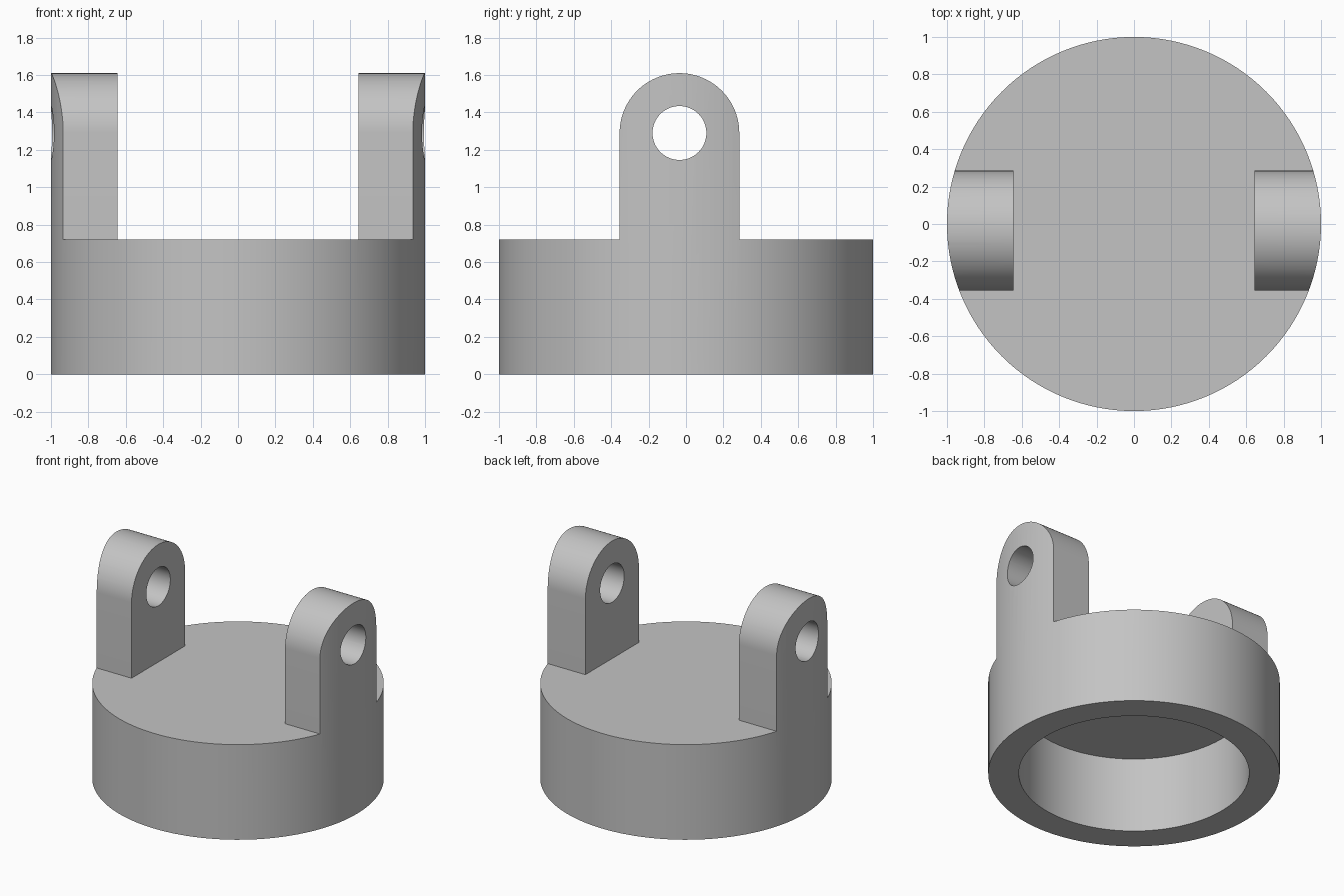
import bpy
import bmesh
from math import pi, sin, cos, radians
from mathutils import Matrix

cube = bpy.data.objects.get("Cube")
if cube:
    bpy.data.objects.remove(cube, do_unlink=True)

# Main dimensions
BASE_TOP, TOTAL = 0.72, 1.61
LUG_Y, LUG_R = -0.035, 0.32
PIVOT_Z = TOTAL - LUG_R
LUG_INNER = 0.643
HOLE_R = 0.144
CAVITY_R, CAVITY_TOP = 0.79, 0.57

grey = bpy.data.materials.new("plain grey")
grey.use_nodes = True
colour = (0.55, 0.55, 0.55, 1)
grey.diffuse_color = colour
grey.node_tree.nodes["Principled BSDF"].inputs["Base Color"].default_value = colour


def add_object(name, bm):
    mesh = bpy.data.meshes.new(name)
    bmesh.ops.recalc_face_normals(bm, faces=bm.faces)
    bm.to_mesh(mesh)
    bm.free()
    mesh.materials.append(grey)
    ob = bpy.data.objects.new(name, mesh)
    bpy.context.collection.objects.link(ob)
    return ob


def cylinder(name, radius, z0, z1, segments):
    bm = bmesh.new()
    bmesh.ops.create_cone(bm, cap_ends=True, segments=segments, radius1=radius,
                          radius2=radius, depth=z1 - z0,
                          matrix=Matrix.Translation((0, 0, (z0 + z1) / 2)))
    return add_object(name, bm)


def prism_x(name, profile, half):
    """Extrude a (y, z) outline symmetrically along x."""
    bm = bmesh.new()
    face = bm.faces.new([bm.verts.new((-half, y, z)) for y, z in profile])
    new = bmesh.ops.extrude_face_region(bm, geom=[face])["geom"]
    verts = [v for v in new if isinstance(v, bmesh.types.BMVert)]
    bmesh.ops.translate(bm, verts=verts, vec=(2 * half, 0, 0))
    return add_object(name, bm)


def arc(radius, start, end, steps):
    angles = [radians(start + (end - start) * i / steps) for i in range(steps + 1)]
    return [(LUG_Y + radius * cos(a), PIVOT_Z + radius * sin(a)) for a in angles]


# Round blank that the cap and both lugs are cut from
body = cylinder("cap_with_lugs", 1.0, 0, TOTAL + 0.2, 128)

# Side outline: wide base with a round-topped lug
outline = [(-1.2, -0.2), (1.2, -0.2), (1.2, BASE_TOP), (LUG_Y + LUG_R, BASE_TOP)]
outline += arc(LUG_R, 0, 180, 48)
outline += [(LUG_Y - LUG_R, BASE_TOP), (-1.2, BASE_TOP)]
silhouette = prism_x("outline_cutter", outline, 1.3)

# Gap between the lugs, pivot bore and underside cavity
slot = prism_x("slot_cutter", [(-1.3, BASE_TOP), (1.3, BASE_TOP),
                               (1.3, 2), (-1.3, 2)], LUG_INNER)
bore = prism_x("bore_cutter", arc(HOLE_R, 0, 360, 64)[:-1], 1.4)
cavity = cylinder("cavity_cutter", CAVITY_R, -0.3, CAVITY_TOP, 128)

cutters = [(silhouette, "INTERSECT"), (slot, "DIFFERENCE"),
           (bore, "DIFFERENCE"), (cavity, "DIFFERENCE")]
bpy.ops.object.select_all(action="DESELECT")
bpy.context.view_layer.objects.active = body
body.select_set(True)
for cutter, operation in cutters:
    mod = body.modifiers.new(cutter.name, "BOOLEAN")
    mod.operation = operation
    mod.solver = "EXACT"
    mod.object = cutter
    bpy.ops.object.modifier_apply(modifier=mod.name)
for cutter, _ in cutters:
    bpy.data.objects.remove(cutter, do_unlink=True)

bpy.ops.object.shade_smooth_by_angle(angle=radians(30))
